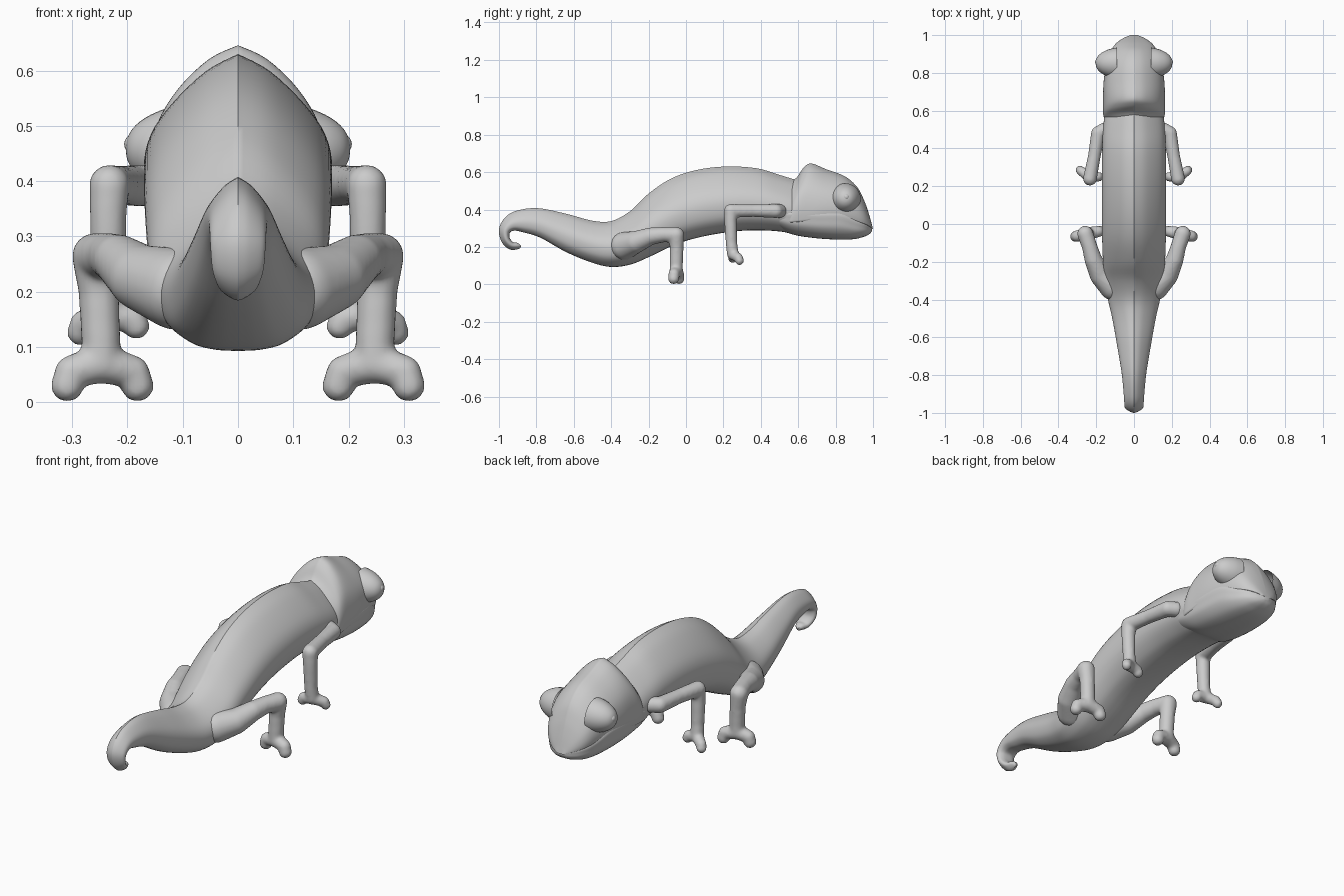
import bpy, bmesh, math
from mathutils import Vector


def spline(pts, n):
    """Catmull-Rom resampling of equal-length tuples."""
    out = []
    for i in range(len(pts) - 1):
        p = [pts[max(0, min(len(pts) - 1, i + k))] for k in (-1, 0, 1, 2)]
        for s in range(n):
            t = s / n
            out.append(tuple(
                0.5 * (2 * b + (c - a) * t + (2 * a - 5 * b + 4 * c - d) * t * t
                       + (3 * b - a - 3 * c + d) * t ** 3)
                for a, b, c, d in zip(*p)))
    out.append(tuple(pts[-1]))
    return out


def finish(bm, name, angle=40):
    bmesh.ops.recalc_face_normals(bm, faces=bm.faces[:])
    me = bpy.data.meshes.new(name)
    bm.to_mesh(me)
    bm.free()
    ob = bpy.data.objects.new(name, me)
    bpy.context.collection.objects.link(ob)
    bpy.ops.object.select_all(action='DESELECT')
    ob.select_set(True)
    bpy.context.view_layer.objects.active = ob
    bpy.ops.object.shade_smooth_by_angle(angle=math.radians(angle))
    return ob


def loft(name, stations, section, angle=40):
    """Stations: top y, top z, bottom y, bottom z, half width."""
    half = spline(section, 4)
    outline = half + [(-u, v) for u, v in half[-2:0:-1]]
    bm = bmesh.new()
    rings = []
    for ty, tz, by, bz, w in spline(stations, 5):
        rings.append([bm.verts.new((u * w,
                                    (ty + by) / 2 + v * (ty - by) / 2,
                                    (tz + bz) / 2 + v * (tz - bz) / 2))
                      for u, v in outline])
    n = len(outline)
    for a, b in zip(rings, rings[1:]):
        for i in range(n):
            j = (i + 1) % n
            bm.faces.new((a[i], a[j], b[j], b[i]))
    bm.faces.new(rings[0])
    bm.faces.new(rings[-1])
    return finish(bm, name, angle)


def limb(name, paths):
    """Thick paths of (x, y, z, radius), fused into one skin and mirrored."""
    bm = bmesh.new()
    for path in paths:
        for a, b in zip(path, path[1:]):
            a, b = Vector(a), Vector(b)
            steps = max(2, int((b - a).length / 0.008))
            for s in range(steps + 1):
                p = a.lerp(b, s / steps)
                g = bmesh.ops.create_icosphere(bm, subdivisions=3, radius=p[3])
                bmesh.ops.translate(bm, verts=g['verts'], vec=p[:3])
    ob = finish(bm, name)
    m = ob.modifiers.new("fuse", 'REMESH')
    m.mode = 'VOXEL'
    m.voxel_size = 0.007
    m.use_smooth_shade = True
    m = ob.modifiers.new("relax", 'SMOOTH')
    m.factor = 0.5
    m.iterations = 8
    ob.modifiers.new("mirror", 'MIRROR').use_clip = False
    return ob


# body and curled tail
ridged = [(0, 1), (.34, .82), (.7, .48), (.93, .15), (1, -.2),
          (.9, -.6), (.6, -.88), (.3, -.98), (0, -1)]
loft("body_and_tail", [
    (-.882, .205, -.89, .215, .008),
    (-.892, .19, -.903, .222, .02),
    (-.94, .186, -.925, .226, .034),
    (-.985, .225, -.943, .25, .046),
    (-1.0, .295, -.94, .278, .05),
    (-.965, .36, -.915, .287, .052),
    (-.9, .395, -.87, .278, .056),
    (-.79, .407, -.78, .25, .066),
    (-.64, .377, -.64, .172, .09),
    (-.5, .34, -.5, .115, .115),
    (-.4, .338, -.4, .093, .138),
    (-.3, .39, -.3, .105, .155),
    (-.2, .485, -.2, .145, .164),
    (-.08, .565, -.05, .215, .169),
    (.06, .612, .1, .258, .17),
    (.22, .63, .28, .285, .17),
    (.38, .62, .42, .288, .168),
    (.5, .585, .52, .28, .163),
    (.6, .555, .6, .262, .15),
    (.7, .53, .7, .27, .11),
], ridged)

# skull with raised casque, overhanging the jaw at the mouth line
loft("head", [
    (.565, .55, .53, .34, .135),
    (.595, .575, .55, .33, .155),
    (.63, .625, .58, .33, .163),
    (.67, .646, .64, .335, .163),
    (.75, .615, .73, .35, .161),
    (.85, .577, .82, .352, .15),
    (.915, .52, .89, .34, .13),
    (.952, .45, .945, .325, .103),
    (.977, .38, .98, .31, .064),
    (.995, .315, 1.0, .295, .02),
], [(0, 1), (.32, .84), (.66, .5), (.9, .08), (1, -.4), (.99, -.85),
    (.9, -1), (.4, -1), (0, -1)], 50)

# lower jaw
loft("jaw", [
    (.5, .4, .5, .295, .15),
    (.58, .4, .58, .264, .156),
    (.7, .4, .7, .246, .157),
    (.82, .4, .82, .239, .148),
    (.9, .36, .9, .242, .122),
    (.95, .335, .95, .254, .093),
    (.98, .315, .98, .268, .055),
    (.995, .3, .995, .285, .015),
], [(0, 1), (.6, 1), (1, .8), (1, .2), (.93, -.3), (.7, -.75), (.35, -.97), (0, -1)])

# eye turrets and pupils
for side, label in ((1, "right"), (-1, "left")):
    bm = bmesh.new()
    rings = [(.09, .082), (.125, .075), (.15, .066), (.172, .054), (.19, .038),
             (.2, .02), (.203, .004)]
    prev = None
    for x, r in spline(rings, 3):
        ring = [bm.verts.new((side * x,
                              .852 + r * math.cos(k * math.tau / 32),
                              .458 + r * math.sin(k * math.tau / 32)))
                for k in range(32)]
        if prev:
            for i in range(32):
                j = (i + 1) % 32
                bm.faces.new((prev[i], prev[j], ring[j], ring[i]))
        prev = ring
    bm.faces.new(prev)
    finish(bm, label + "_eye_turret", 60)
    bm = bmesh.new()
    g = bmesh.ops.create_uvsphere(bm, u_segments=20, v_segments=12, radius=.018)
    bmesh.ops.translate(bm, verts=g['verts'], vec=(side * .188, .857, .467))
    finish(bm, label + "_pupil")

# front legs with two-part gripping feet
limb("front_legs", [
    [(.155, .5, .392, .038), (.19, .48, .392, .038), (.21, .36, .394, .034),
     (.233, .24, .393, .037), (.235, .238, .34, .034), (.235, .243, .22, .031),
     (.237, .25, .165, .032)],
    [(.237, .25, .16, .03), (.28, .28, .142, .025), (.286, .286, .126, .024)],
    [(.237, .25, .16, .03), (.192, .25, .152, .026), (.184, .25, .138, .025)],
])

# hind legs with heavier thighs
limb("hind_legs", [
    [(.11, -.33, .205, .075), (.175, -.27, .225, .06), (.215, -.19, .257, .047),
     (.235, -.12, .266, .041), (.258, -.052, .264, .043), (.252, -.05, .2, .037),
     (.248, -.052, .11, .036), (.248, -.052, .07, .036)],
    [(.248, -.052, .07, .036), (.302, -.064, .055, .03), (.309, -.066, .03, .03)],
    [(.248, -.052, .07, .036), (.19, -.04, .055, .03), (.182, -.038, .03, .03)],
])
